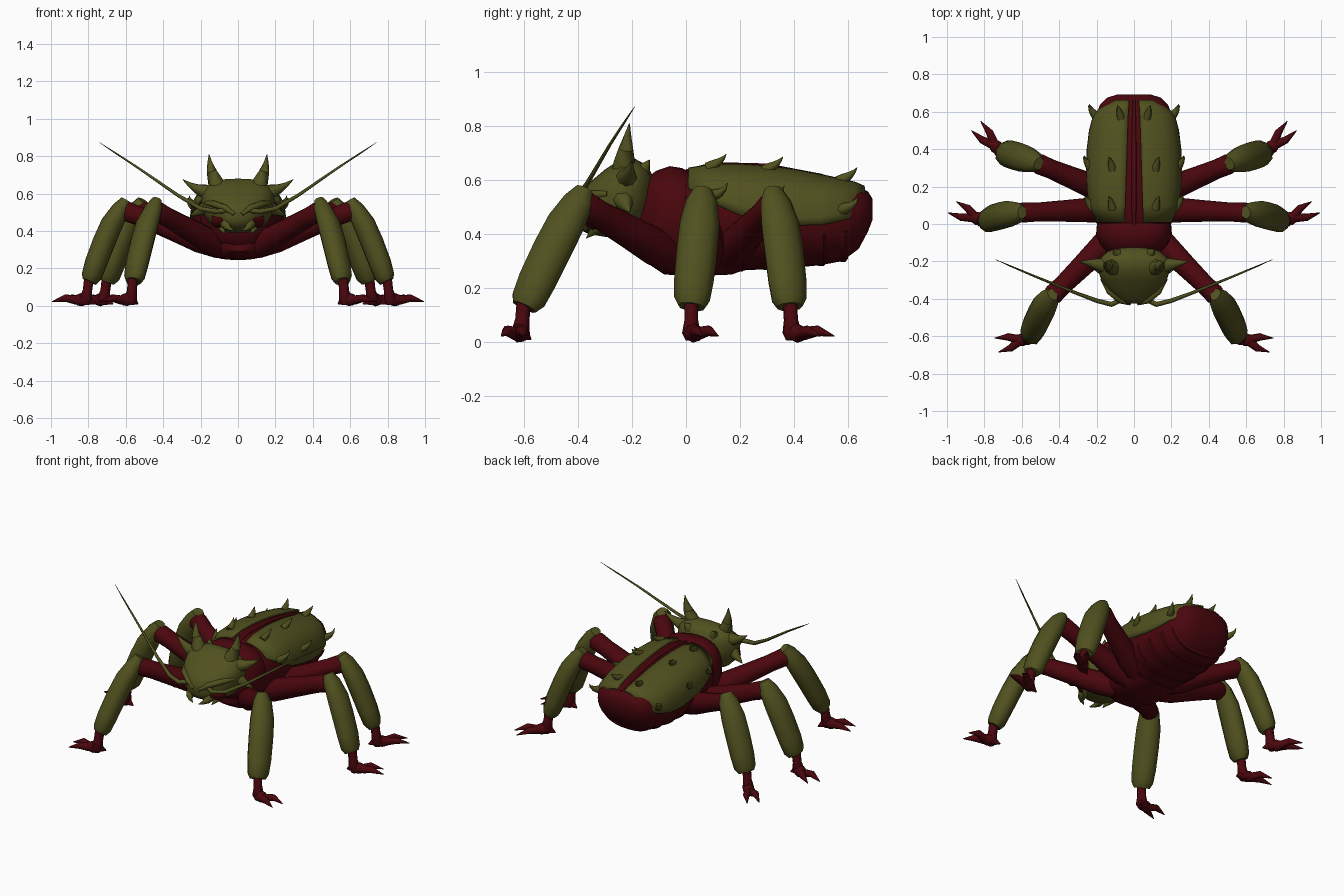
import bpy, bmesh, math
from mathutils import Vector

cube = bpy.data.objects.get("Cube")
if cube:
    bpy.data.objects.remove(cube)


def material(name, rgb):
    m = bpy.data.materials.new(name)
    m.use_nodes = True
    m.diffuse_color = (*rgb, 1)
    m.node_tree.nodes["Principled BSDF"].inputs["Base Color"].default_value = (*rgb, 1)
    return m


OLIVE = material("olive", (0.082, 0.082, 0.014))
RED = material("dark_red", (0.068, 0.002, 0.004))


def skin(name, rows, mat, closed=True, mirror=False, thick=0, angle=50):
    """Join rows of points into a surface; closed rows get end caps."""
    bm = bmesh.new()
    grid = [[bm.verts.new(p) for p in row] for row in rows]
    n = len(grid[0])
    for a, b in zip(grid, grid[1:]):
        for i in range(n if closed else n - 1):
            j = (i + 1) % n
            bm.faces.new((a[i], a[j], b[j], b[i]))
    if closed:
        bm.faces.new(grid[0][::-1])
        bm.faces.new(grid[-1])
    bmesh.ops.recalc_face_normals(bm, faces=bm.faces)
    me = bpy.data.meshes.new(name)
    bm.to_mesh(me)
    bm.free()
    me.materials.append(mat)
    ob = bpy.data.objects.new(name, me)
    bpy.context.collection.objects.link(ob)
    bpy.ops.object.select_all(action="DESELECT")
    ob.select_set(True)
    bpy.context.view_layer.objects.active = ob
    bpy.ops.object.shade_smooth_by_angle(angle=math.radians(angle))
    if thick:
        mod = ob.modifiers.new("thickness", "SOLIDIFY")
        mod.thickness, mod.offset = thick, 0
    if mirror:
        ob.modifiers.new("mirror", "MIRROR")
    return ob


def tube(name, points, radii, mat, sides=10, mirror=True, flat=1.0):
    """Tapered limb along a path; flat below 1 thins it across its broad side."""
    pts = [Vector(p) for p in points]
    rows = []
    for i, (p, r) in enumerate(zip(pts, radii)):
        d = (pts[min(i + 1, len(pts) - 1)] - pts[max(i - 1, 0)]).normalized()
        u = d.cross(Vector((0.3, 0.2, 1))).normalized()
        v = d.cross(u) * flat
        turn = [math.tau * k / sides for k in range(sides)]
        rows.append([p + r * (u * math.cos(t) + v * math.sin(t)) for t in turn])
    return skin(name, rows, mat, mirror=mirror)


POWER = 0.75


def section(ring, t, grow=0.0):
    """Point on a rounded cross-section: ring is y, half width, middle, top, bottom."""
    y, w, mid, top, bottom = ring
    c, s = math.cos(t), math.sin(t)
    x = math.copysign(abs(c) ** POWER, c) * (w + grow)
    z = mid + (abs(s) ** POWER * (top - mid + grow) if s > 0 else s * (mid - bottom))
    return Vector((x, y, z))


def loft(name, rings, mat, sides=28):
    rows = [[section(r, math.tau * k / sides) for k in range(sides)] for r in rings]
    return skin(name, rows, mat)


# Abdomen, with its belly stepped into segments
body = [(-0.04, .17, .46, .62, .29), (0.01, .205, .47, .635, .27), (0.1, .232, .48, .65, .265),
        (0.2, .24, .47, .65, .265), (0.3, .243, .46, .643, .27), (0.4, .24, .45, .63, .275),
        (0.5, .228, .45, .61, .285), (0.58, .207, .46, .593, .30), (0.64, .18, .47, .575, .345),
        (0.675, .145, .48, .558, .41), (0.692, .09, .49, .53, .455)]
loft("abdomen", body, RED)
for k, ring in enumerate(body[3:8]):
    y, w, mid, top, bottom = ring
    arc = [math.pi * (1.1 + 0.8 * i / 16) for i in range(17)]
    strip = [[section((y + dy, w + g, mid, top, bottom - g), t) for t in arc]
             for dy, g in ((-0.06, -0.002), (0.01, 0.004), (0.02, -0.008))]
    skin(f"belly_plate_{k + 1}", strip, RED, closed=False)

# Wing covers, leaving a red seam along the back and a red rim behind
wings = body[1:8] + [(0.625, .165, .465, .582, .33), (0.66, .115, .48, .567, .4)]
low = [.5, .12, 0, -.06, -.1, -.1, -.06, 0, .1]
rows = []
for i, (ring, t0) in enumerate(zip(wings, low)):
    seam = 0.048 - 0.003 * i
    t1 = math.acos((seam / ring[1]) ** (1 / POWER))
    rows.append([section(ring, t0 + (t1 - t0) * k / 12, 0.007) for k in range(13)])
skin("wing_covers", rows, OLIVE, closed=False, mirror=True, thick=0.012)
tube("back_seam", [(0, 0.0, .63), (0, .1, .653), (0, .3, .648), (0, .5, .612), (0, .66, .565)],
     [.01, .014, .014, .012, .008], RED, mirror=False)

# Collar and chest
loft("collar", [(-.18, .10, .48, .55, .40), (-.155, .14, .47, .60, .34), (-.11, .18, .47, .635, .30),
                (-.06, .203, .47, .652, .28), (-.015, .2, .47, .645, .27), (.03, .19, .46, .62, .27)], RED)
loft("chest", [(-.14, .07, .33, .42, .29), (-.08, .15, .32, .42, .25), (.05, .18, .32, .42, .245),
               (.17, .17, .32, .42, .25), (.25, .08, .33, .42, .28)], RED)

# Head with a raised rear crest
loft("head", [(-.125, .07, .57, .62, .50), (-.145, .14, .57, .655, .45), (-.19, .19, .57, .68, .41),
              (-.24, .195, .56, .68, .39), (-.30, .175, .54, .64, .39), (-.36, .135, .52, .59, .40),
              (-.40, .09, .505, .555, .42), (-.425, .045, .49, .525, .45)], OLIVE)


def spike(name, base, tip, radius, bend=(0, 0, 0)):
    """Curved thorn with a swollen root."""
    a, b, k = Vector(base), Vector(tip), Vector(bend)
    path = [a.lerp(b, f) + k * (4 * f * (1 - f)) for f in (0, .25, .5, .75, 1)]
    return tube(name, path, [radius * f for f in (1, .9, .62, .33, .04)], OLIVE, 8)


spike("crest_horns", (.10, -.235, .62), (.155, -.21, .81), .045, (.012, 0, 0))
spike("side_horns", (.14, -.225, .605), (.295, -.20, .675), .042, (0, 0, -.015))
spike("rear_horns", (.08, -.17, .62), (.11, -.135, .675), .035)
spike("cheek_horns", (.14, -.24, .54), (.255, -.21, .48), .045)
spike("mandibles", (.06, -.36, .45), (.02, -.43, .40), .035, (.02, -.01, 0))
spike("palps", (.10, -.31, .44), (.07, -.37, .385), .028)
tube("cheeks", [(.11, -.28, .45), (.10, -.34, .46), (.07, -.39, .46)], [.03, .045, .02], RED)
tube("brow_ridges", [(.17, -.29, .55), (.13, -.36, .545), (.07, -.41, .525), (.02, -.425, .49)],
     [.012, .018, .017, .01], OLIVE)
tube("antennae", [(.06, -.40, .51), (.12, -.43, .505), (.20, -.41, .52), (.32, -.365, .59),
                  (.53, -.28, .735), (.66, -.225, .82), (.74, -.19, .873)],
     [.014, .014, .012, .009, .006, .004, .001], OLIVE, 8)

# Thorns on the wing covers
for k, (y, inner, z, outer) in enumerate([(.08, .115, .645, .215), (.29, .115, .635, .222), (.565, .07, .595, .195)]):
    spike(f"inner_thorns_{k + 1}", (inner, y, z), (inner + .02, y + .07, z + .052), .022, (0, .008, -.002))
    spike(f"outer_thorns_{k + 1}", (outer, y, z - .105), (outer + .045, y + .075, z - .055), .024, (.012, .01, -.01))

# Legs: hip, knee, ankle and two toe tips each
legs = {
    "front": [(.09, -.04, .31), (.45, -.395, .515), (.56, -.60, .13), (.745, -.61), (.725, -.685)],
    "middle": [(.10, .08, .31), (.62, .06, .515), (.795, .02, .13), (.995, .06), (.95, .12)],
    "back": [(.10, .15, .32), (.53, .33, .515), (.70, .385, .13), (.87, .50), (.82, .55)],
}
for leg, (hip, knee, ankle, toe_a, toe_b) in legs.items():
    hip, knee, ankle = Vector(hip), Vector(knee), Vector(ankle)
    tips = [Vector((*toe, 0.022)) for toe in (toe_a, toe_b)]
    out = (knee - hip) * Vector((1, 1, 0))
    out.normalize()

    path = [hip.lerp(knee, f) for f in (0, .2, .5, .8, .95, 1.04)]
    tube(f"{leg}_thighs", path, [.06, .07, .06, .052, .055, .035], RED, 12)

    # Broad, flattened shins cut off square at the ankle
    path = [knee.lerp(ankle, f) + out * bow + Vector((0, 0, lift)) for f, bow, lift in
            ((-.04, -.015, .035), (.03, 0, .015), (.2, .018, 0), (.45, .016, 0), (.75, .008, 0), (.93, 0, 0), (1, 0, 0))]
    tube(f"{leg}_shins", path, [.035, .06, .075, .077, .075, .068, .05], OLIVE, 9, flat=.8)

    # Ankle, foot pad, toes and heel
    foot = Vector((ankle.x, ankle.y, .035)) + out * .02
    tube(f"{leg}_ankles", [ankle + Vector((0, 0, .03)), ankle.lerp(foot, .5), foot, foot - Vector((0, 0, .03))],
         [.028, .027, .036, .02], RED, 8)
    middle = (tips[0] + tips[1]) / 2
    fork = foot.lerp(middle, .3)
    tube(f"{leg}_foot_pads", [foot - out * .02, foot.lerp(fork, .5), fork], [.025, .036, .028], RED, 8)
    for tip, side in zip(tips, ("outer", "inner")):
        mid = fork.lerp(tip, .4) + (tip - middle) * .4 + Vector((0, 0, .014))
        tube(f"{leg}_{side}_toes", [foot, fork + (tip - middle) * .2, mid, tip], [.022, .025, .02, .002], RED, 8)
    tube(f"{leg}_heels", [foot, foot - out * .03 - Vector((0, 0, .012)), foot - out * .055 - Vector((0, 0, .025))],
         [.025, .018, .003], RED, 8)
